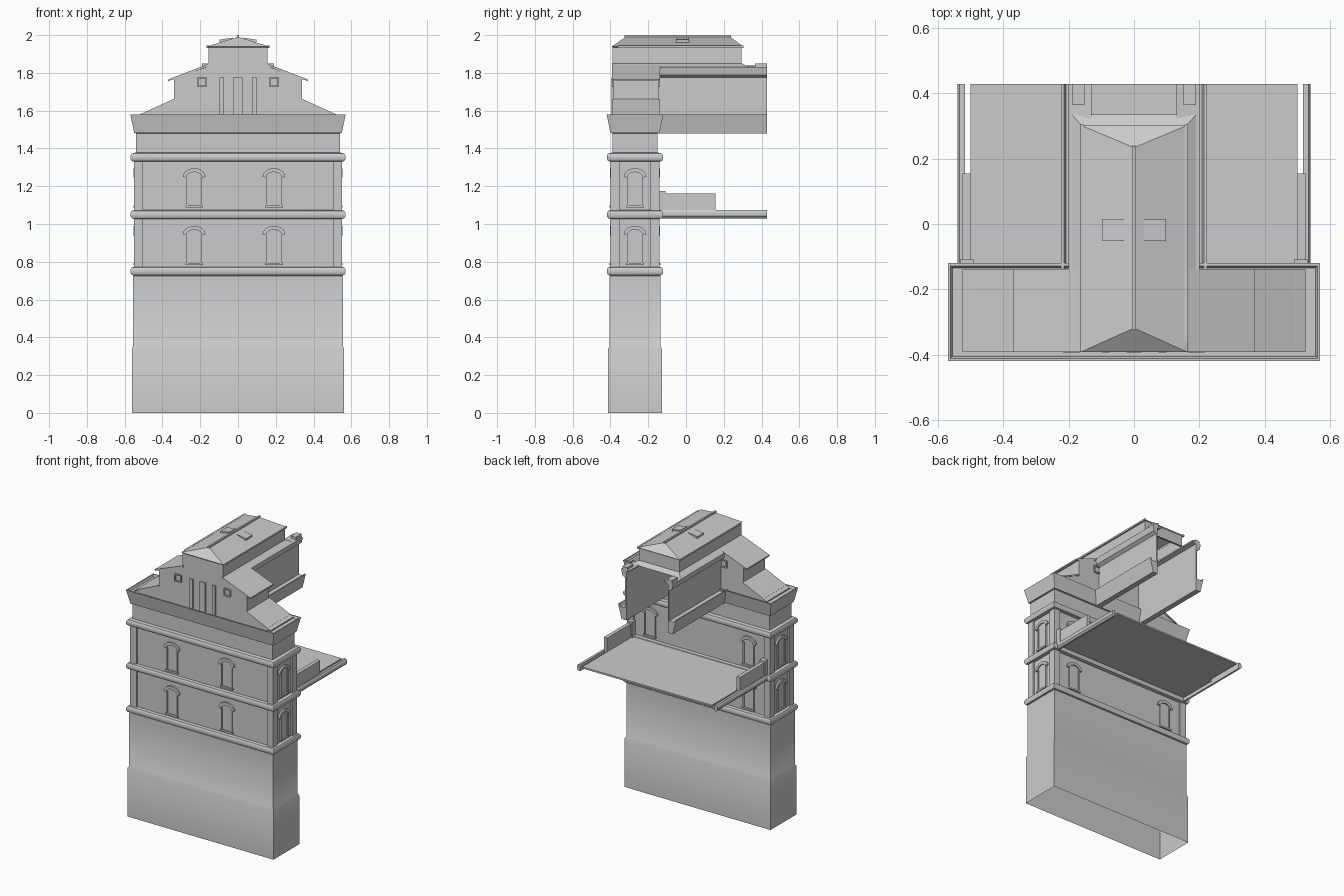
import bpy, bmesh, math
from mathutils import Matrix

if "Cube" in bpy.data.objects:
    bpy.data.objects.remove(bpy.data.objects["Cube"])

def finish(name, bm, smooth=False):
    bmesh.ops.recalc_face_normals(bm, faces=bm.faces)
    me = bpy.data.meshes.new(name)
    bm.to_mesh(me)
    bm.free()
    ob = bpy.data.objects.new(name, me)
    bpy.context.collection.objects.link(ob)
    if smooth:
        bpy.context.view_layer.objects.active = ob
        ob.select_set(True)
        bpy.ops.object.shade_smooth_by_angle(angle=math.radians(35))
        ob.select_set(False)
    return ob

def prism(name, pts, t0, t1, matrix=None):
    """Extrude an (x, z) outline along y from t0 to t1."""
    bm = bmesh.new()
    a = [bm.verts.new((u, t0, v)) for u, v in pts]
    b = [bm.verts.new((u, t1, v)) for u, v in pts]
    n = len(pts)
    bm.faces.new(a)
    bm.faces.new(b[::-1])
    for i in range(n):
        j = (i + 1) % n
        bm.faces.new((a[i], b[i], b[j], a[j]))
    if matrix:
        bm.transform(matrix)
    return finish(name, bm)

def box(name, x0, x1, y0, y1, z0, z1, matrix=None):
    return prism(name, [(x0, z0), (x1, z0), (x1, z1), (x0, z1)], y0, y1, matrix)

def loft(name, rings, smooth=False):
    """Stack rectangles (half width, y0, y1, z); open below, capped on top."""
    bm = bmesh.new()
    prev = None
    for hx, y0, y1, z in rings:
        cur = [bm.verts.new(p) for p in
               ((-hx, y0, z), (hx, y0, z), (hx, y1, z), (-hx, y1, z))]
        if prev:
            for i in range(4):
                j = (i + 1) % 4
                bm.faces.new((prev[i], prev[j], cur[j], cur[i]))
        prev = cur
    bm.faces.new(prev)
    return finish(name, bm, smooth)

def cornice(z):
    """Rounded belt course, 0.05 high."""
    return [(0.55, z), (0.562, z + .003), (0.569, z + .014), (0.569, z + .032),
            (0.562, z + .043), (0.55, z + .046)]

# Tower shell: plinth, wall, belt courses, frieze and flared parapet
CY = -0.27
profile = ([(0.562, 0), (0.562, 0.34), (0.555, 0.352), (0.555, 0.725)]
           + cornice(0.727) + [(0.54, 0.773), (0.54, 1.027)]
           + cornice(1.027) + [(0.54, 1.073), (0.54, 1.33)]
           + cornice(1.33) + [(0.54, 1.378), (0.54, 1.48), (0.55, 1.483),
                              (0.57, 1.58), (0.562, 1.58), (0.555, 1.565)])
loft("tower_shell", [(h, CY - h + 0.42, CY + h - 0.42, z) for h, z in profile], True)

# Corner pilasters on both window floors
for z0, z1 in ((0.77, 1.03), (1.07, 1.335)):
    for s in (-1, 1):
        xa, xb = sorted((s * 0.503, s * 0.551))
        box("corner_pilaster_front", xa, xb, -0.401, -0.352, z0, z1)
        box("corner_pilaster_back", xa, xb, -0.188, -0.139, z0, z1)

# Arched windows: pane, hood band and sill, facing -y at the local origin
def arch(hw, z_spring, rise, n=10):
    return [(hw * math.cos(math.pi * i / n), z_spring + rise * math.sin(math.pi * i / n))
            for i in range(n + 1)]

def window(m):
    prism("window_pane", [(-0.04, 0), (0.04, 0)] + arch(0.04, 0.16, 0.03), -0.004, 0.01, m)
    outer = arch(0.06, 0.155, 0.045)
    inner = arch(0.042, 0.15, 0.03)
    prism("window_hood", outer + inner[::-1], -0.012, 0.01, m)
    for s in (-1, 1):
        xa, xb = sorted((s * 0.033, s * 0.042))
        box("window_jamb", xa, xb, -0.009, 0.01, 0, 0.155, m)
    box("window_sill", -0.047, 0.047, -0.014, 0.01, -0.008, 0.004, m)

wall_spots = ([(x, -0.39, 0) for x in (-0.232, 0.19)]
              + [(x, -0.15, math.pi) for x in (-0.38, 0.38)]
              + [(s * 0.54, CY, s * math.pi / 2) for s in (-1, 1)])
for z in (0.79, 1.095):
    for x, y, a in wall_spots:
        window(Matrix.Translation((x, y, z)) @ Matrix.Rotation(a, 4, 'Z'))

# Stepped gable with its side roofs
half = [(0.50, 1.56), (0.50, 1.59), (0.34, 1.655), (0.34, 1.768), (0.155, 1.835)]
prism("stepped_gable", half + [(-x, z) for x, z in half[::-1]], -0.385, -0.145)
for s in (-1, 1):
    prism("lower_side_roof", [(s * 0.525, 1.578), (s * 0.34, 1.662), (s * 0.34, 1.652),
                              (s * 0.525, 1.57)], -0.392, -0.138)
    prism("upper_side_roof", [(s * 0.37, 1.765), (s * 0.15, 1.85), (s * 0.15, 1.838),
                              (s * 0.37, 1.756)], -0.392, -0.138)

# Gable front slats and small square windows
for x, w in ((-0.087, 0.024), (0, 0.045), (0.087, 0.024)):
    box("gable_slat", x - w / 2, x + w / 2, -0.394, -0.38, 1.57, 1.775)
for s in (-1, 1):
    for y0, y1, d in ((-0.393, -0.38, -1), (-0.15, -0.137, 1)):
        x, z, r = s * 0.19, 1.752, 0.023
        for e in (-1, 1):
            box("vent_frame_side", x + e * r - .004, x + e * r + .004, y0, y1, z - r, z + r)
            box("vent_frame_rail", x - r, x + r, y0, y1, z + e * r - .004, z + e * r + .004)

# Long hall behind: wall with flared parapet below and eave above, open at the end
hall = [(0.16, 1.48), (0.198, 1.48), (0.223, 1.58), (0.215, 1.58), (0.208, 1.565),
        (0.17, 1.565), (0.17, 1.775), (0.192, 1.79), (0.2, 1.83), (0.13, 1.838),
        (0.13, 1.828), (0.16, 1.82)]
for s in (-1, 1):
    prism("hall_wall", [(s * x, z) for x, z in hall], -0.145, 0.428)
    xa, xb = sorted((s * 0.152, s * 0.19))
    box("eave_end_block", xa, xb, 0.365, 0.428, 1.83, 1.85)

# Raised roof lantern with hipped top
loft("roof_lantern", [(0.19, -0.388, 0.335, 1.832), (0.155, -0.388, 0.295, 1.85),
                      (0.155, -0.388, 0.295, 1.935), (0.163, -0.392, 0.302, 1.94),
                      (0.003, -0.32, 0.235, 1.99)])
box("ridge_cap", -0.006, 0.006, -0.325, 0.238, 1.982, 2.0)
slope = math.atan2(0.05, 0.16)
for s in (-1, 1):
    xa, xb = sorted((s * 0.154, s * 0.166))
    box("lantern_gutter", xa, xb, -0.36, 0.305, 1.932, 1.944)
    m = Matrix.Translation((s * 0.063, -0.018, 1.974)) @ Matrix.Rotation(s * slope * 0.5, 4, 'Y')
    box("roof_hatch", -0.035, 0.035, -0.034, 0.034, -0.012, 0.007, m)

# Side-wing floor slab with edge courses, low walls and end posts
box("floor_slab", -0.5, 0.5, -0.14, 0.428, 1.055, 1.066)
edge = [(0.518, 1.03), (0.53, 1.03), (0.541, 1.042), (0.541, 1.06), (0.534, 1.073), (0.518, 1.073)]
for s in (-1, 1):
    prism("edge_course", [(s * x, z) for x, z in edge], -0.14, 0.428)
    xa, xb = sorted((s * 0.499, s * 0.525))
    box("low_side_wall", xa, xb, -0.14, 0.155, 1.055, 1.162)
    xa, xb = sorted((s * 0.49, s * 0.532))
    box("low_wall_post", xa, xb, -0.145, -0.108, 1.06, 1.175)
